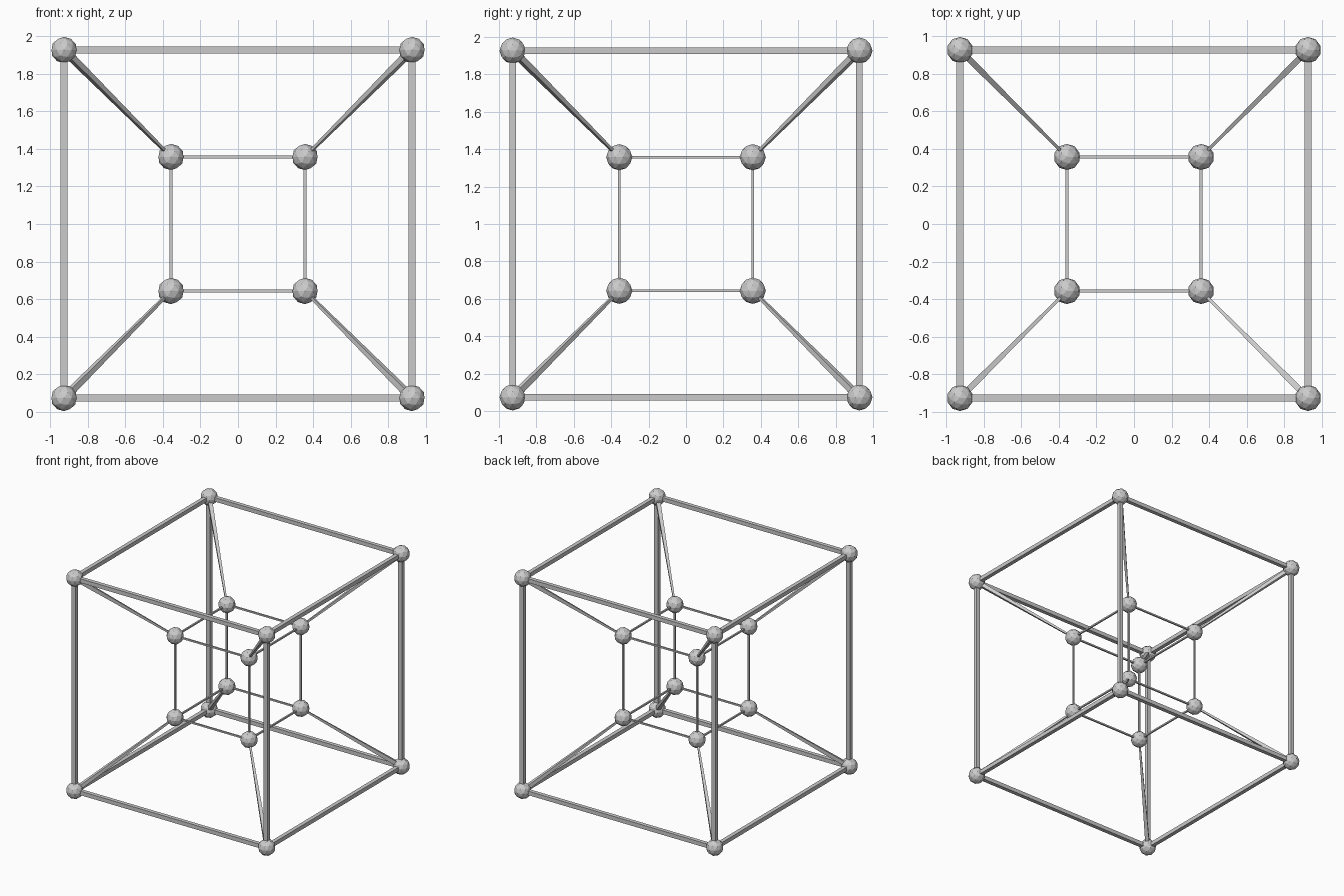
import bpy, math
from itertools import product
from mathutils import Vector

if "Cube" in bpy.data.objects:
    bpy.data.objects.remove(bpy.data.objects["Cube"])

OUT, INN = 0.927, 0.357      # half sizes of the two cubes
W_OUT, W_IN = 0.0175, 0.0068  # half widths of the square rods
CENTRE = Vector((0, 0, 1))


def node(name, p):
    bpy.ops.mesh.primitive_ico_sphere_add(subdivisions=2, radius=0.07, location=p)
    bpy.context.object.name = name


def rod(name, a, b, wa, wb):
    # four-sided rod, tapered when wa differs from wb
    d = b - a
    bpy.ops.mesh.primitive_cone_add(vertices=4, radius1=wa * math.sqrt(2),
                                    radius2=wb * math.sqrt(2), depth=d.length)
    o = bpy.context.object
    o.name = name
    for v in o.data.vertices:      # turn so the faces are axis aligned
        x, y, z = v.co
        c = math.sqrt(0.5)
        v.co = (c * (x - y), c * (x + y), z)
    o.rotation_euler = d.to_track_quat('Z', 'Y').to_euler()
    o.location = (a + b) / 2


signs = [Vector(s) for s in product((-1, 1), repeat=3)]

# nested cubes: nodes and edge rods
for label, size, w in (("outer", OUT, W_OUT), ("inner", INN, W_IN)):
    for s in signs:
        node(label + "_node", CENTRE + s * size)
        for axis in range(3):
            if s[axis] < 0:
                e = s.copy()
                e[axis] = 1
                rod(label + "_edge", CENTRE + s * size, CENTRE + e * size, w, w)

# tapered rods joining the matching corners
for s in signs:
    rod("connecting_rod", CENTRE + s * OUT, CENTRE + s * INN, W_OUT, W_IN)
